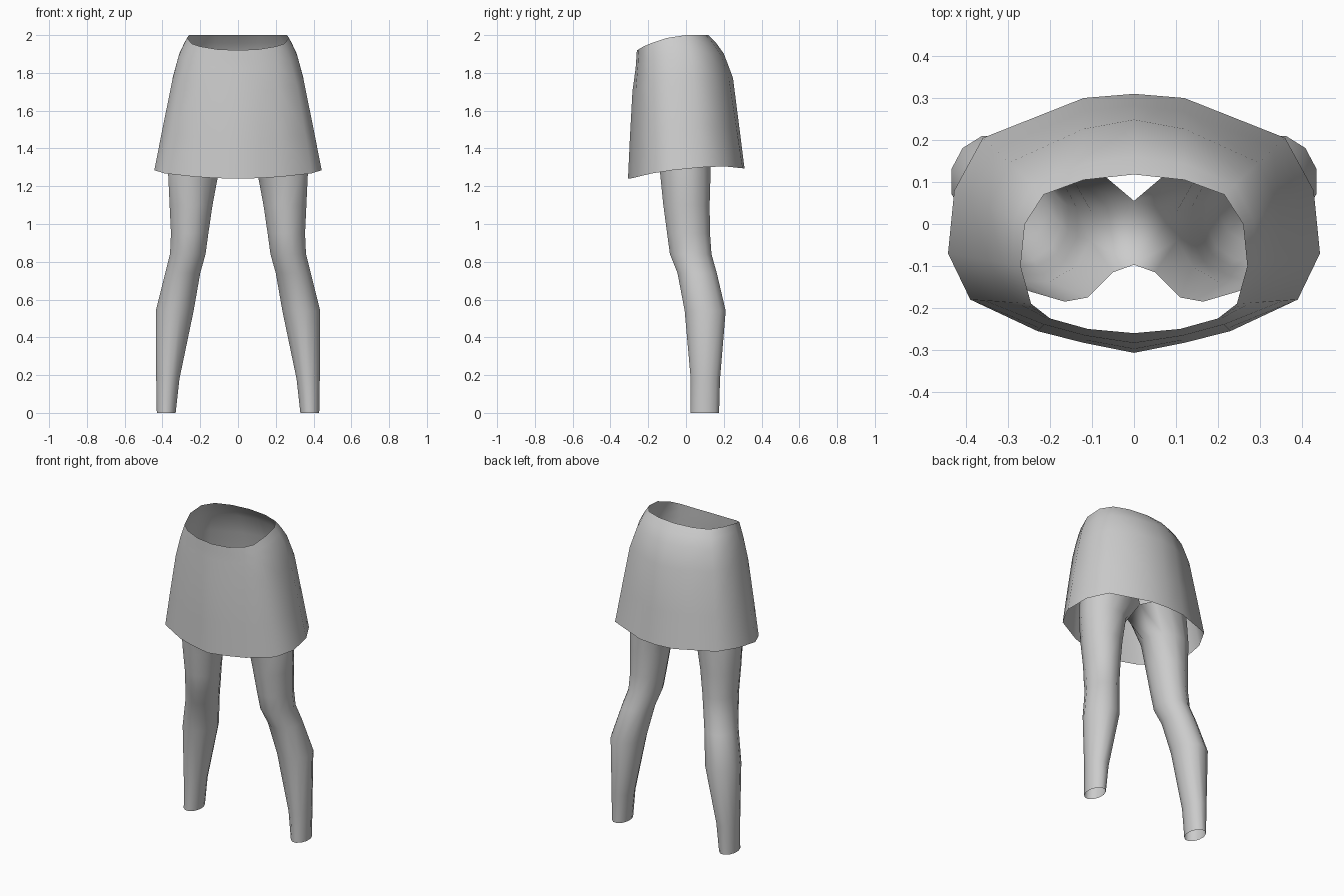
import bpy, bmesh, math

if "Cube" in bpy.data.objects:
    bpy.data.objects.remove(bpy.data.objects["Cube"])

grey = bpy.data.materials.new("plain grey")
grey.diffuse_color = (0.6, 0.6, 0.6, 1)
grey.use_nodes = True
grey.node_tree.nodes["Principled BSDF"].inputs["Base Color"].default_value = grey.diffuse_color


def loft(name, rings, closed):
    """Skin a list of rings on the +x side and mirror it across x = 0."""
    bm = bmesh.new()
    rows = [[bm.verts.new(p) for p in ring] for ring in rings]
    n = len(rows[0])
    for a, b in zip(rows, rows[1:]):
        for i in range(n if closed else n - 1):
            j = (i + 1) % n
            bm.faces.new((a[i], a[j], b[j], b[i]))
    mesh = bpy.data.meshes.new(name)
    bm.to_mesh(mesh)
    bm.free()
    mesh.materials.append(grey)
    ob = bpy.data.objects.new(name, mesh)
    bpy.context.collection.objects.link(ob)
    mod = ob.modifiers.new("mirror", 'MIRROR')
    mod.use_clip = True
    bpy.ops.object.select_all(action='DESELECT')
    ob.select_set(True)
    bpy.context.view_layer.objects.active = ob
    bpy.ops.object.shade_smooth_by_angle(angle=math.radians(50))
    return ob


# Skirt: waist and hem outlines, front centre to back centre
waist = [(0, -.26, 1.92), (.11, -.25, 1.925), (.2, -.225, 1.94),
         (.245, -.19, 1.955), (.27, -.10, 1.985), (.26, 0, 2),
         (.215, .07, 2), (.12, .105, 2), (0, .118, 2)]
hem = [(0, -.307, 1.24), (.12, -.283, 1.243), (.23, -.255, 1.25),
       (.39, -.18, 1.268), (.443, -.07, 1.285), (.428, .08, 1.3),
       (.36, .205, 1.305), (.12, .30, 1.295), (0, .31, 1.293)]
# drop, then outward flare at the front, side and back
levels = [(0, 0, 0, 0), (.06, .06, .12, .22), (.14, .14, .26, .43),
          (.32, .5, .45, .68), (.7, .8, .76, .86), (1, 1, 1, 1)]
rings = []
for drop, front, side, back in levels:
    ring = []
    for i, (w, h) in enumerate(zip(waist, hem)):
        k = i / 4 - 1
        f = side + (back - side) * k if k > 0 else side + (side - front) * k
        ring.append((w[0] + (h[0] - w[0]) * f,
                     w[1] + (h[1] - w[1]) * f,
                     w[2] + (h[2] - w[2]) * drop))
    rings.append(ring)
loft("skirt", rings, False)

# Legs: height, inner x, outer x, front y, back y
sections = [(0, .33, .43, .025, .175), (.18, .31, .433, .025, .18),
            (.54, .235, .435, -.007, .21), (.74, .20, .385, -.045, .163),
            (.84, .172, .36, -.085, .135), (.95, .157, .355, -.1, .127),
            (1.1, .135, .362, -.12, .125), (1.27, .103, .37, -.137, .13)]
rings = []
for z, x0, x1, y0, y1 in sections:
    ring = []
    for k in range(12):
        a = math.radians(195 + 30 * k)
        ring.append(((x0 + x1) / 2 + (x1 - x0) / 2 * math.cos(a) / .966,
                     (y0 + y1) / 2 + (y1 - y0) / 2 * math.sin(a) / .966, z))
    rings.append(ring)
# Open top rim, meeting the other leg at the crotch
rim = [(0, -.097), (.05, -.115), (.11, -.175), (.165, -.185), (.25, -.16),
       (.345, -.07), (.36, .02), (.32, .09), (.24, .125), (.15, .13),
       (.065, .11), (0, .055)]
rings.append([(x, y, 1.43 + .05 * min(1, x / .15)) for x, y in rim])
loft("legs", rings, True)
